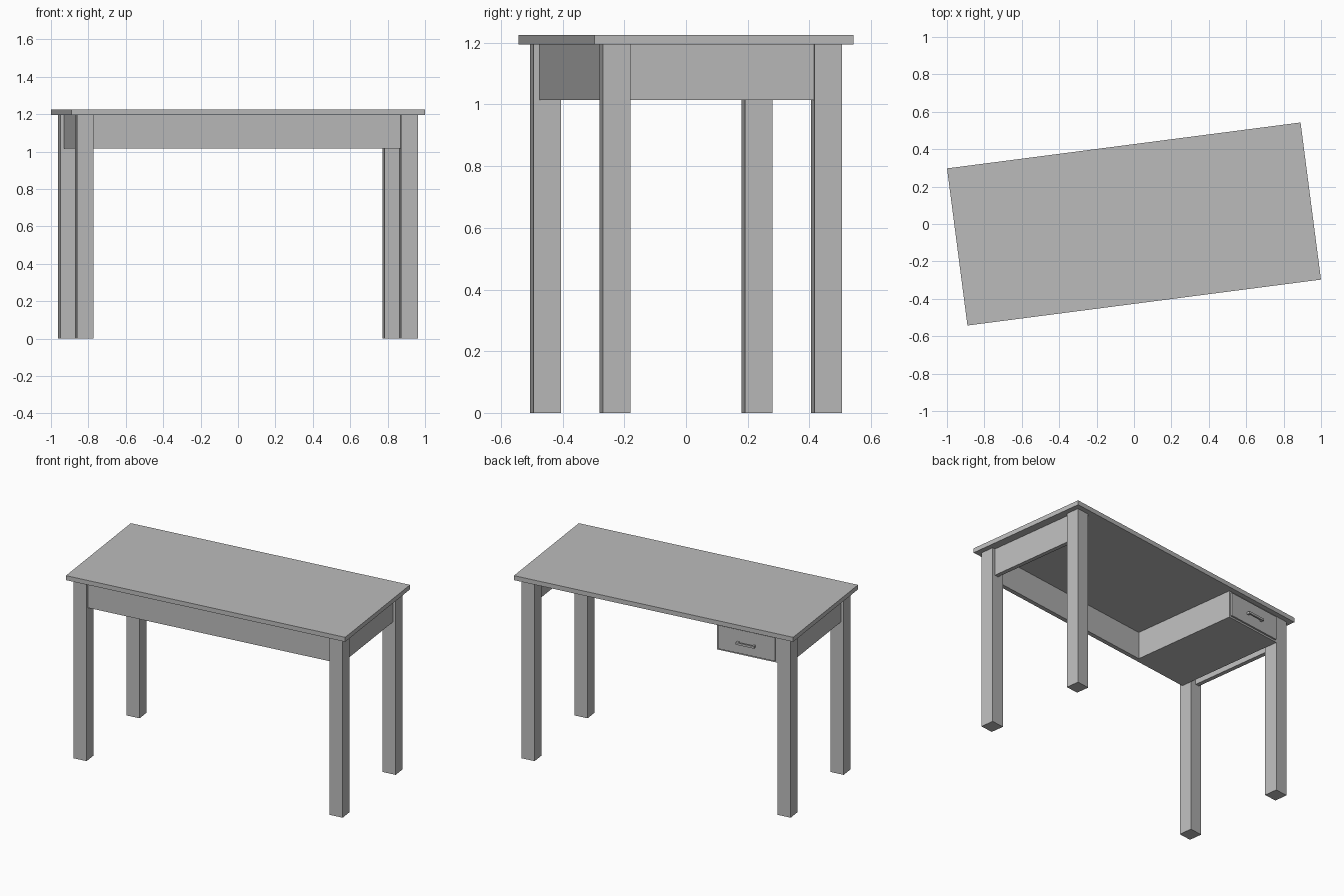
import bpy
import bmesh
from math import radians
from mathutils import Matrix, Vector

# Remove the default object
cube = bpy.data.objects.get("Cube")
if cube:
    bpy.data.objects.remove(cube, do_unlink=True)

# Single grey finish
grey = bpy.data.materials.new("plain_grey")
grey.use_nodes = True
COLOUR = (0.5, 0.5, 0.5, 1)
grey.diffuse_color = COLOUR
grey.node_tree.nodes["Principled BSDF"].inputs["Base Color"].default_value = COLOUR

TURN = Matrix.Rotation(radians(7.4), 4, "Z")  # the table stands slightly turned


def box(name, low, high):
    """Flat-sided block between two opposite corners, in the table's own axes."""
    low, high = Vector(low), Vector(high)
    size = Matrix.Diagonal((high - low).to_4d())
    bm = bmesh.new()
    bmesh.ops.create_cube(bm, size=1, matrix=Matrix.Translation((low + high) / 2) @ size)
    mesh = bpy.data.meshes.new(name)
    bm.to_mesh(mesh)
    bm.free()
    mesh.materials.append(grey)
    obj = bpy.data.objects.new(name, mesh)
    obj.matrix_world = TURN
    bpy.context.collection.objects.link(obj)
    return obj


# Main dimensions
TOP_X, TOP_Y = 0.953, 0.4235          # half size of the top
OUT_X, OUT_Y = 0.919, 0.391           # outer faces of the legs
LEG = 0.09
IN_X, IN_Y = OUT_X - LEG, OUT_Y - LEG  # inner faces of the legs
RECESS, BOARD = 0.02, 0.028           # apron setback and thickness
APRON, UNDER, TOP = 1.015, 1.195, 1.225

# Table top
box("table_top", (-TOP_X, -TOP_Y, UNDER), (TOP_X, TOP_Y, TOP))

# Four square legs
for end, sx in (("left", 1), ("right", -1)):
    for side, sy in (("front", -1), ("back", 1)):
        xs = sorted((sx * IN_X, sx * OUT_X))
        ys = sorted((sy * IN_Y, sy * OUT_Y))
        box(f"{side}_{end}_leg", (xs[0], ys[0], 0), (xs[1], ys[1], UNDER))

    # End aprons between front and back legs
    xs = sorted((sx * (OUT_X - RECESS), sx * (OUT_X - RECESS - BOARD)))
    box(f"{end}_apron", (xs[0], -IN_Y, APRON), (xs[1], IN_Y, UNDER))

# Long front apron
apron_y = -OUT_Y + RECESS
box("front_apron", (-IN_X, apron_y, APRON), (IN_X, apron_y + BOARD, UNDER))

# Drawer case reaching from the front apron to the open back side
CASE_X = -0.415
box("drawer_case", (-IN_X, apron_y + BOARD, APRON), (CASE_X, OUT_Y, UNDER))

# Raised drawer front
GAP, FACE_Y = 0.012, 0.402
box("drawer_front", (-IN_X + GAP, OUT_Y, APRON + GAP),
    (CASE_X - GAP, FACE_Y, UNDER - GAP))

# Drawer handle: a bar on two posts
mid_x, mid_z, half, bar = (CASE_X - IN_X) / 2, 1.098, 0.062, 0.007
box("handle_bar", (mid_x - half, 0.413, mid_z - bar), (mid_x + half, 0.423, mid_z + bar))
for end, s in (("left", 1), ("right", -1)):
    x = mid_x + s * (half - bar)
    box(f"{end}_handle_post", (x - bar, FACE_Y, mid_z - bar), (x + bar, 0.413, mid_z + bar))
